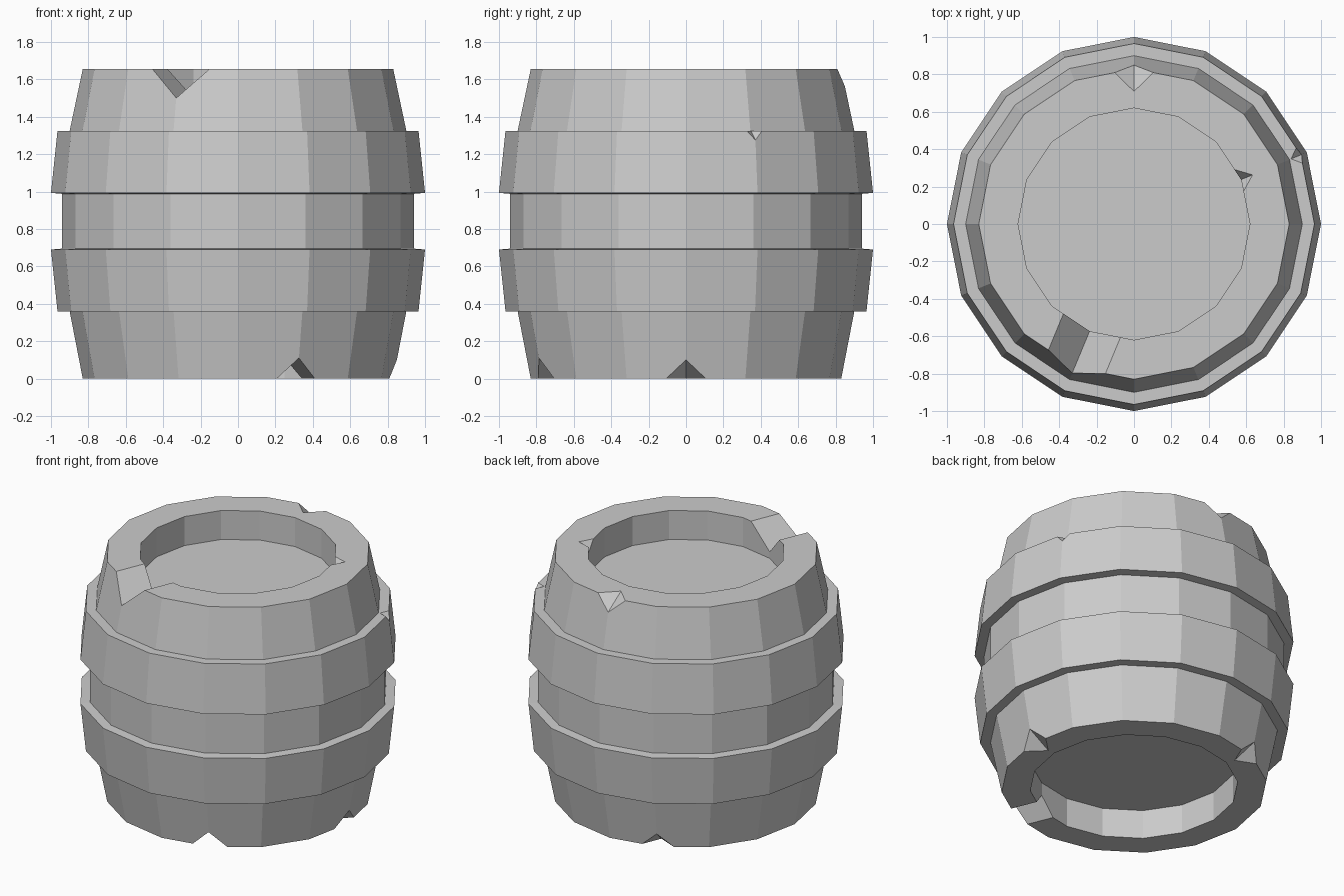
import bpy, bmesh
from math import cos, sin, radians, tau
from mathutils import Vector

if "Cube" in bpy.data.objects:
    bpy.data.objects.remove(bpy.data.objects["Cube"])

SIDES = 16


def add_object(name, bm):
    bmesh.ops.recalc_face_normals(bm, faces=bm.faces)
    mesh = bpy.data.meshes.new(name)
    bm.to_mesh(mesh)
    bm.free()
    ob = bpy.data.objects.new(name, mesh)
    bpy.context.collection.objects.link(ob)
    return ob


def lathe(name, profile):
    bm = bmesh.new()
    verts = [bm.verts.new((r, 0, z)) for r, z in profile]
    edges = [bm.edges.new(pair) for pair in zip(verts, verts[1:])]
    bmesh.ops.spin(bm, geom=verts + edges, axis=(0, 0, 1), cent=(0, 0, 0),
                   steps=SIDES, angle=tau)
    bmesh.ops.remove_doubles(bm, verts=bm.verts, dist=1e-4)
    return add_object(name, bm)


def notch(angle, z, up, start, end):
    """V-shaped cutter along a radius; start and end are (radius, half width, depth)."""
    a = radians(angle)
    out, side = Vector((cos(a), sin(a), 0)), Vector((-sin(a), cos(a), 0))
    bm = bmesh.new()
    for r, w, d in (start, end):
        base = out * r
        for s, h in ((0, z - up * d), (-w, z), (w, z), (-w, z + up * .05), (w, z + up * .05)):
            bm.verts.new(base + side * s + Vector((0, 0, h)))
    bmesh.ops.remove_doubles(bm, verts=bm.verts, dist=1e-5)
    hull = bmesh.ops.convex_hull(bm, input=bm.verts)
    junk = [g for g in hull["geom_interior"] if isinstance(g, bmesh.types.BMVert)]
    if junk:
        bmesh.ops.delete(bm, geom=junk, context='VERTS')
    ob = add_object("notch_cutter", bm)
    ob.hide_render = True
    return ob


# Barrel: recessed ends, bulging staves and two raised hoops
barrel = lathe("barrel", [
    (0, .20), (.65, .20), (.65, 0), (.83, 0), (.90, .36),
    (.965, .36), (1, .69), (.94, .695), (.94, .988), (1, .993), (.965, 1.325),
    (.90, 1.325), (.83, 1.655), (.62, 1.655), (.62, 1.455), (0, 1.455)])

# Chips and dents in the rims and upper hoop
TOP, BOTTOM, HOOP = 1.655, 0, 1.325
cutters = [
    notch(247.5, TOP, 1, (.5, .165, .155), (1.05, .165, .155)),
    notch(90, TOP, 1, (.71, .001, .001), (1.0, .30, .19)),
    notch(22.5, TOP, 1, (.685, .001, .001), (.50, .15, .16)),
    notch(22.5, HOOP, 1, (.91, .001, .001), (1.05, .13, .115)),
    notch(292.5, BOTTOM, -1, (.5, .11, .11), (1.05, .11, .11)),
    notch(0, BOTTOM, -1, (.70, .001, .001), (1.0, .29, .20)),
    notch(112.5, BOTTOM, -1, (.71, .001, .001), (1.0, .29, .20)),
]
for c in cutters:
    mod = barrel.modifiers.new("notch", 'BOOLEAN')
    mod.operation, mod.object, mod.solver = 'DIFFERENCE', c, 'EXACT'

# Apply the cuts and discard the cutters
bpy.context.view_layer.objects.active = barrel
for mod in list(barrel.modifiers):
    bpy.ops.object.modifier_apply(modifier=mod.name)
for c in cutters:
    bpy.data.objects.remove(c)
